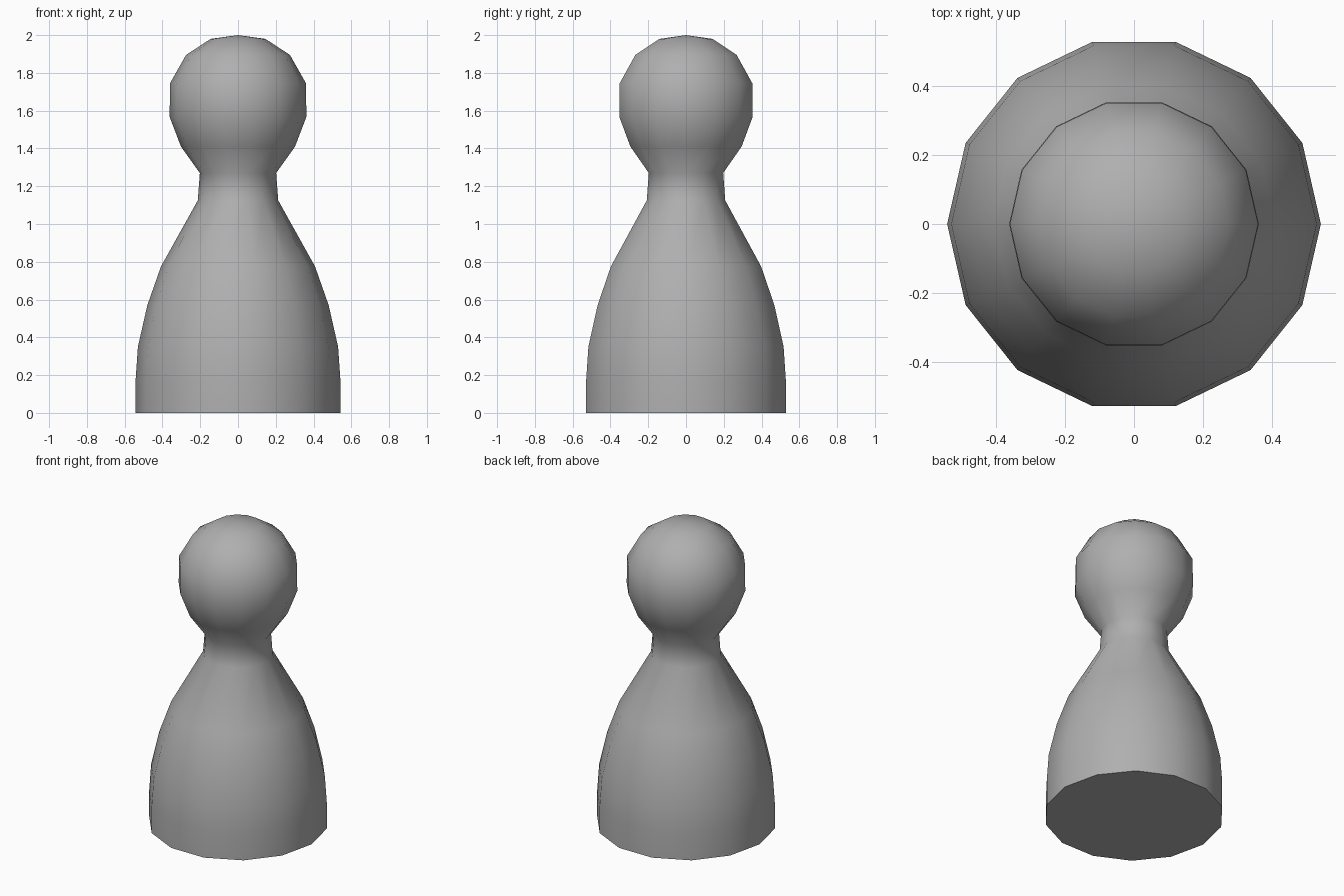
import bpy
import bmesh
import math

if "Cube" in bpy.data.objects:
    bpy.data.objects.remove(bpy.data.objects["Cube"])

SIDES = 14

# Outline as (radius, height), from base rim to just below the crown
PROFILE = [
    (0.542, 0.0), (0.542, 0.175), (0.53, 0.35), (0.48, 0.57), (0.408, 0.775),
    (0.213, 1.125), (0.202, 1.27),
    (0.302, 1.41), (0.362, 1.567), (0.36, 1.745), (0.275, 1.895), (0.145, 1.98),
]

bm = bmesh.new()

# Rings of the turned body, neck and head
rings = []
for r, z in PROFILE:
    ring = []
    for i in range(SIDES):
        a = 2 * math.pi * i / SIDES
        ring.append(bm.verts.new((r * math.cos(a), r * math.sin(a), z)))
    rings.append(ring)

# Side walls
for low, high in zip(rings, rings[1:]):
    for i in range(SIDES):
        j = (i + 1) % SIDES
        bm.faces.new((low[i], low[j], high[j], high[i]))

# Crown fan and flat base
crown = bm.verts.new((0, 0, 2.0))
for i in range(SIDES):
    bm.faces.new((rings[-1][i], rings[-1][(i + 1) % SIDES], crown))
bm.faces.new(rings[0][::-1])

mesh = bpy.data.meshes.new("game_piece")
bm.to_mesh(mesh)
bm.free()
piece = bpy.data.objects.new("game_piece", mesh)
bpy.context.collection.objects.link(piece)

# Dark grey finish
grey = bpy.data.materials.new("dark_grey")
grey.diffuse_color = (0.43, 0.43, 0.43, 1)
grey.use_nodes = True
grey.node_tree.nodes["Principled BSDF"].inputs["Base Color"].default_value = grey.diffuse_color
mesh.materials.append(grey)

# Smooth all over, with a sharp base rim
bpy.context.view_layer.objects.active = piece
piece.select_set(True)
bpy.ops.object.shade_smooth_by_angle(angle=math.radians(60))
